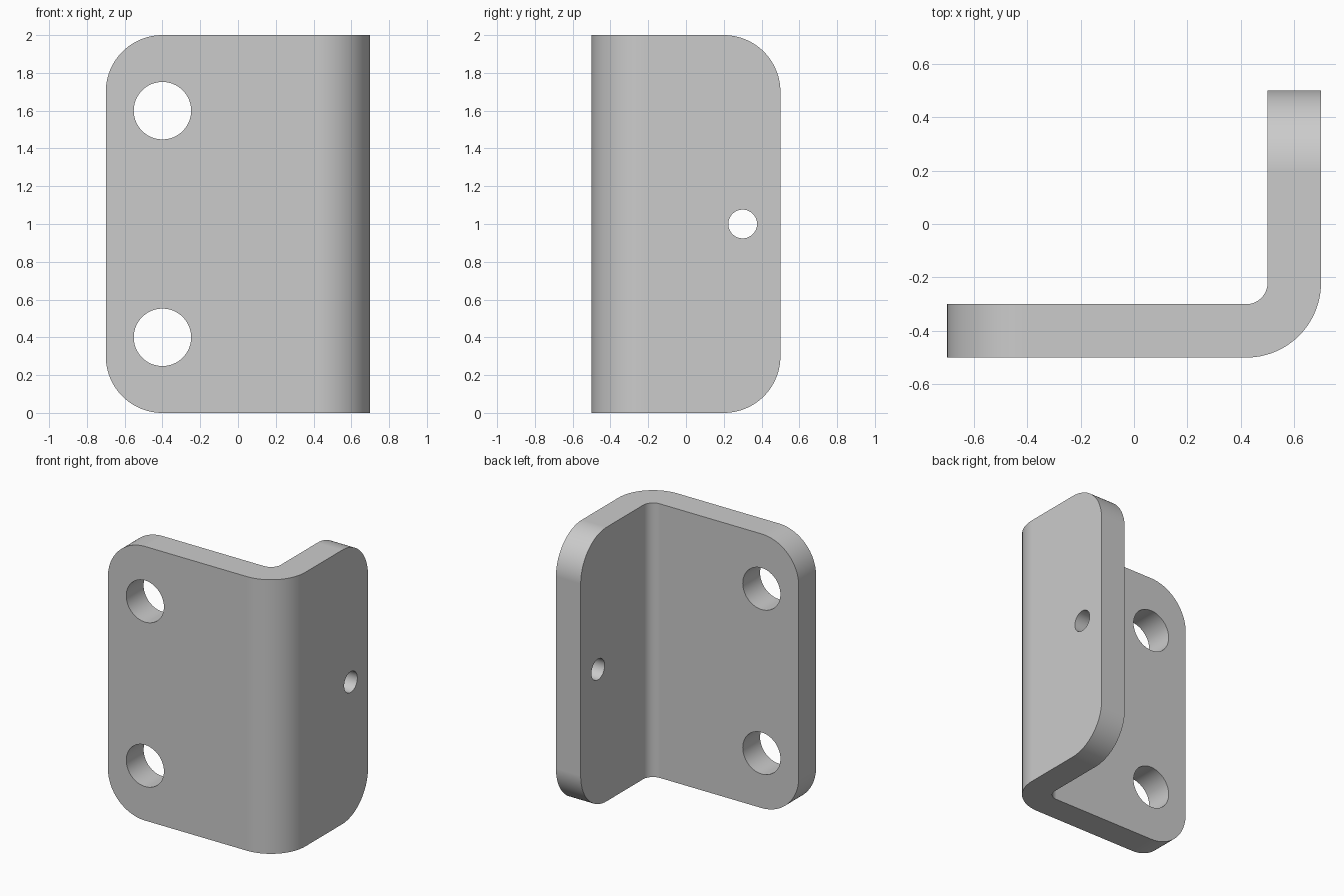
import bpy, bmesh
from math import pi, sin, cos
from mathutils import Matrix

if "Cube" in bpy.data.objects:
    bpy.data.objects.remove(bpy.data.objects["Cube"], do_unlink=True)

HEIGHT = 2.0
BEND_X, BEND_Y = 0.42, -0.22      # centre of the bend
R_IN, R_OUT = 0.08, 0.28
CORNER = 0.3


def make_object(name, bm):
    mesh = bpy.data.meshes.new(name)
    bm.to_mesh(mesh)
    bm.free()
    obj = bpy.data.objects.new(name, mesh)
    bpy.context.collection.objects.link(obj)
    return obj


def bend(radius, steps):
    """Quarter circle from the front flange to the side flange."""
    return [(BEND_X + radius * sin(a), BEND_Y - radius * cos(a))
            for a in (pi / 2 * i / steps for i in range(steps + 1))]


def hole_cutter(name, centre, radius, axis):
    bm = bmesh.new()
    turn = Matrix.Rotation(pi / 2, 4, 'X' if axis == 'Y' else 'Y')
    bmesh.ops.create_cone(bm, cap_ends=True, segments=64, radius1=radius,
                          radius2=radius, depth=0.5,
                          matrix=Matrix.Translation(centre) @ turn)
    obj = make_object(name, bm)
    obj.hide_render = True
    return obj


# L-shaped profile, extruded upwards
profile = [(-0.7, -0.5), *bend(R_OUT, 24), (0.7, 0.5), (0.5, 0.5),
           *reversed(bend(R_IN, 24)), (-0.7, -0.3)]
bm = bmesh.new()
base = bm.faces.new([bm.verts.new((x, y, 0)) for x, y in profile])
top = bmesh.ops.extrude_face_region(bm, geom=[base])["geom"]
bmesh.ops.translate(bm, vec=(0, 0, HEIGHT),
                    verts=[v for v in top if isinstance(v, bmesh.types.BMVert)])
bmesh.ops.recalc_face_normals(bm, faces=bm.faces)

# Rounded free corners of both flanges
ends = [e for e in bm.edges
        if abs(e.verts[0].co.z - e.verts[1].co.z) < 0.001
        and (all(v.co.x < -0.69 for v in e.verts)
             or all(v.co.y > 0.49 for v in e.verts))]
bmesh.ops.bevel(bm, geom=ends, offset=CORNER, segments=24, profile=0.5,
                affect='EDGES')
bracket = make_object("angle_bracket", bm)

# Two large holes in the front flange, one small hole in the side flange
cutters = [hole_cutter("lower_hole_cutter", (-0.4, -0.4, 0.4), 0.152, 'Y'),
           hole_cutter("upper_hole_cutter", (-0.4, -0.4, 1.6), 0.152, 'Y'),
           hole_cutter("side_hole_cutter", (0.6, 0.3, 1.0), 0.076, 'X')]
bpy.ops.object.select_all(action='DESELECT')
bpy.context.view_layer.objects.active = bracket
bracket.select_set(True)
for cutter in cutters:
    mod = bracket.modifiers.new(cutter.name, 'BOOLEAN')
    mod.operation = 'DIFFERENCE'
    mod.solver = 'EXACT'
    mod.object = cutter
    bpy.ops.object.modifier_apply(modifier=mod.name)
    bpy.data.objects.remove(cutter, do_unlink=True)

# Plain grey metal
grey = bpy.data.materials.new("grey_metal")
grey.use_nodes = True
colour = (0.6, 0.6, 0.6, 1)
grey.diffuse_color = colour
grey.node_tree.nodes["Principled BSDF"].inputs["Base Color"].default_value = colour
bracket.data.materials.clear()
bracket.data.materials.append(grey)

# Smooth bends with crisp edges and flat flanges
bpy.ops.object.shade_smooth_by_angle(angle=pi / 6)
weighted = bracket.modifiers.new("flat_flanges", 'WEIGHTED_NORMAL')
weighted.keep_sharp = True
